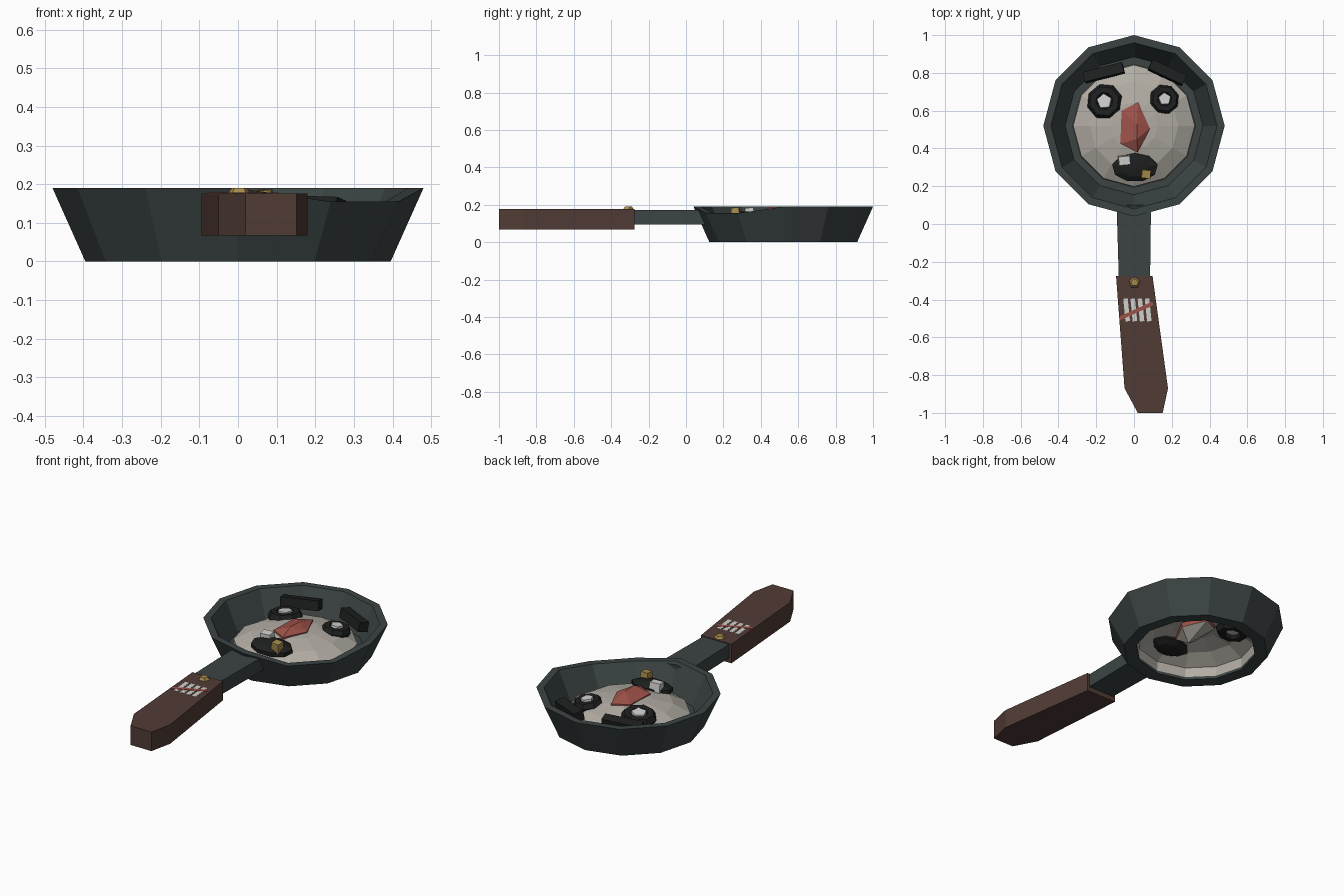
import bpy, bmesh, math
from mathutils import Vector, Matrix

if "Cube" in bpy.data.objects:
    bpy.data.objects.remove(bpy.data.objects["Cube"])

def srgb(*c):
    return tuple((v / 255 / 12.92 if v < 11 else ((v / 255 + 0.055) / 1.055) ** 2.4) for v in c) + (1,)

def mat(name, *c):
    m = bpy.data.materials.new(name)
    m.diffuse_color = srgb(*c)
    m.use_nodes = True
    m.node_tree.nodes["Principled BSDF"].inputs["Base Color"].default_value = m.diffuse_color
    return m

IRON = mat("dark_iron", 60, 68, 68)
WOOD = mat("brown_wood", 81, 59, 53)
EGG = mat("off_white", 178, 173, 164)
BLACK = mat("black", 30, 31, 31)
WHITE = mat("white", 208, 208, 205)
RED = mat("dull_red", 158, 82, 73)
GOLD = mat("gold", 168, 140, 76)
CY = 0.52  # pan centre along y

def make(name, verts, faces, material):
    me = bpy.data.meshes.new(name)
    me.from_pydata(verts, [], faces)
    bm = bmesh.new()
    bm.from_mesh(me)
    bmesh.ops.recalc_face_normals(bm, faces=bm.faces)
    bm.to_mesh(me)
    bm.free()
    me.materials.append(material)
    ob = bpy.data.objects.new(name, me)
    bpy.context.collection.objects.link(ob)
    return ob

def prism(name, outline, z0, z1, material, top=1.0):
    """Extrude an outline upward, optionally tapering the top."""
    n = len(outline)
    cx = sum(p[0] for p in outline) / n
    cy = sum(p[1] for p in outline) / n
    v = [(x, y, z0) for x, y in outline]
    v += [(cx + (x - cx) * top, cy + (y - cy) * top, z1) for x, y in outline]
    f = [tuple(range(n))[::-1], tuple(range(n, 2 * n))]
    f += [(i, (i + 1) % n, n + (i + 1) % n, n + i) for i in range(n)]
    return make(name, v, f, material)

def lathe(name, profile, n, material, cy=0.0, turn=0.0):
    """Sweep a closed (radius, height) loop around z."""
    k = len(profile)
    v = [(r * math.cos(turn + math.tau * i / n), cy + r * math.sin(turn + math.tau * i / n), z)
         for i in range(n) for r, z in profile]
    f = [(i * k + a, (i + 1) % n * k + a, (i + 1) % n * k + (a + 1) % k, i * k + (a + 1) % k)
         for i in range(n) for a in range(k)]
    return make(name, v, f, material)

def ngon(n, rx, ry, turn=0.0):
    return [(rx * math.cos(turn + math.tau * i / n), ry * math.sin(turn + math.tau * i / n)) for i in range(n)]

def rect(w, d):
    return [(-w / 2, -d / 2), (w / 2, -d / 2), (w / 2, d / 2), (-w / 2, d / 2)]

def seat(ob, x, y, z, spin=0.0, lean=0.8):
    """Place a part on the dome, leaning outward from the centre."""
    n = Vector((lean * x, lean * (y - CY), 1.0)).normalized()
    tilt = Vector((0, 0, 1)).rotation_difference(n).to_matrix().to_4x4()
    ob.matrix_world = Matrix.Translation((x, y, z)) @ tilt @ Matrix.Rotation(spin, 4, 'Z')
    return ob

# pan: twelve-sided open ring wall with a dipped stretch of rim at front right
N = 12
pan = lathe("pan", [(0.395, 0.0), (0.48, 0.19), (0.44, 0.19), (0.365, 0.03), (0.325, 0.03), (0.325, 0.004)],
            N, IRON, CY)
for v in pan.data.vertices:
    if v.co.z > 0.1 and v.co.x > 0.2 and v.co.y < 0.35:
        v.co.z -= 0.035

# neck joining pan and grip
prism("neck", [(-0.08, -0.3), (0.085, -0.3), (0.09, 0.1), (-0.092, 0.1)], 0.095, 0.172, IRON)

# wooden grip
prism("grip", [(-0.095, -0.275), (-0.05, -0.87), (0.02, -1.0), (0.152, -1.0), (0.18, -0.87), (0.098, -0.275)],
      0.067, 0.176, WOOD)

# gold stud
stud = prism("stud", ngon(5, 0.034, 0.034, math.pi / 2), 0.172, 0.19, GOLD, 0.6)
stud.location = (0.003, -0.31, 0)

# tally marks and the strike through them
def stripe(name, a, b, w, z, material):
    a, b = Vector(a), Vector(b)
    s = (b - a).orthogonal().normalized() * w / 2
    prism(name, [a + s, a - s, b - s, b + s], 0.174, z, material)

for i in range(4):
    stripe(f"tally_{i + 1}", (-0.033 + 0.038 * i, -0.515), (-0.045 + 0.038 * i, -0.395), 0.024, 0.177, WHITE)
stripe("tally_strike", (-0.075, -0.5), (0.1, -0.42), 0.02, 0.1785, RED)

# dome face: open faceted shell with steep sides
rings = [(0.325, 0.02), (0.322, 0.075), (0.235, 0.122), (0.125, 0.147)]
verts = [(r * math.cos(math.tau * i / N), CY + r * math.sin(math.tau * i / N), z) for r, z in rings for i in range(N)]
verts.append((0, CY, 0.157))
faces = []
for k in range(len(rings)):
    for i in range(N):
        j = (i + 1) % N
        if k < len(rings) - 1:
            faces.append((k * N + i, k * N + j, (k + 1) * N + j, (k + 1) * N + i))
        else:
            faces.append((k * N + i, k * N + j, len(verts) - 1))
make("dome_face", verts, faces, EGG)

# eyes: dark low-poly rings through the shell with pale pupils
for side, x, y, r in (("left", -0.155, 0.648, 0.096), ("right", 0.16, 0.66, 0.08)):
    major, minor = r * 0.66, r * 0.34
    loop = [(major + minor * math.cos(math.tau * a / 6), minor * math.sin(math.tau * a / 6)) for a in range(6)]
    seat(lathe(f"{side}_eye", loop, 8, BLACK, 0.0, 0.3), x, y, 0.129, 0, 0.6)
    seat(prism(f"{side}_pupil", ngon(5, r * 0.46, r * 0.46, 0.4), -0.01, 0.032, WHITE, 0.92), x, y, 0.129, 0, 0.6)

# brows
seat(prism("left_brow", rect(0.215, 0.055), -0.025, 0.03, BLACK), -0.16, 0.80, 0.142, math.radians(14), 0.6)
seat(prism("right_brow", rect(0.20, 0.055), -0.025, 0.03, BLACK), 0.175, 0.80, 0.135, math.radians(-25), 0.6)

# nose: broad red wedge, with a pale underside inside the shell
base = [(0.022, 0.645), (-0.066, 0.60), (-0.072, 0.425), (0.02, 0.378), (0.084, 0.505)]
n = len(base)
verts = [(x, y, 0.156) for x, y in base] + [(0.015, 0.53, 0.184), (0.015, 0.45, 0.188), (0.01, 0.47, 0.065)]
verts += [(x, y, 0.125) for x, y in base]
faces = [(0, 1, 5), (1, 2, 6, 5), (2, 3, 6), (3, 4, 6), (4, 5, 6), (4, 0, 5)]
faces += [(i, (i + 1) % n, 8 + (i + 1) % n, 8 + i) for i in range(n)]
faces += [(8 + i, 8 + (i + 1) % n, 7) for i in range(n)]
nose = make("nose", verts, faces, RED)
nose.data.materials.append(EGG)
for p in nose.data.polygons:
    if 7 in p.vertices:
        p.material_index = 1

# mouth: squashed faceted ball
bm = bmesh.new()
bmesh.ops.create_uvsphere(bm, u_segments=9, v_segments=5, radius=1.0,
                          matrix=Matrix.Diagonal((0.128, 0.081, 0.036, 1)))
me = bpy.data.meshes.new("mouth")
bm.to_mesh(me)
bm.free()
me.materials.append(BLACK)
mouth = bpy.data.objects.new("mouth", me)
bpy.context.collection.objects.link(mouth)
seat(mouth, 0.005, 0.3, 0.128, 0, 0.5)

# two teeth
seat(prism("white_tooth", rect(0.065, 0.05), -0.02, 0.03, WHITE, 0.92), -0.05, 0.337, 0.153, 0.1, 0.4)
seat(prism("gold_tooth", rect(0.05, 0.046), -0.02, 0.035, GOLD, 0.92), 0.064, 0.266, 0.15, -0.1, 0.3)
